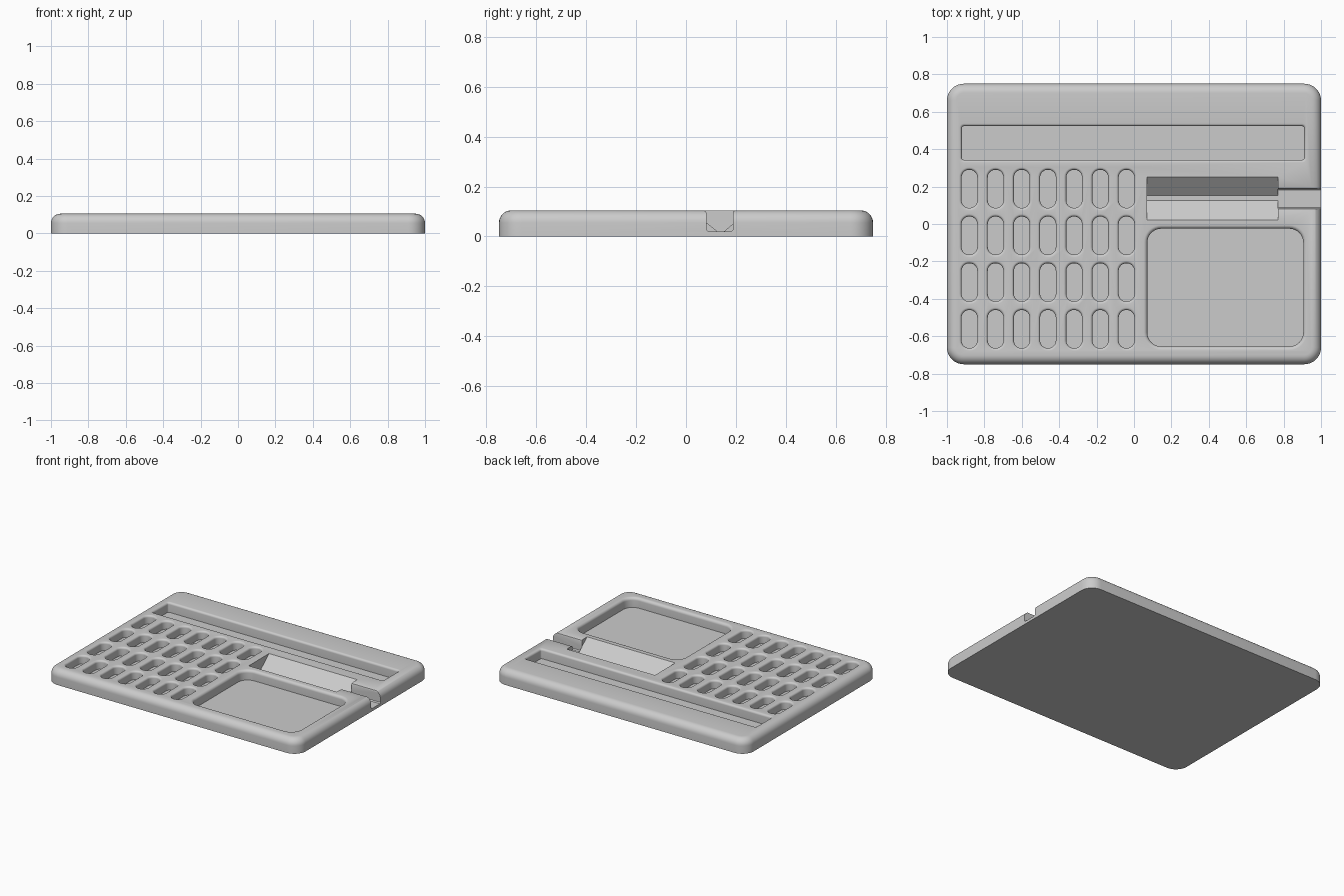
import bpy
import bmesh
from math import sin, cos, pi

if "Cube" in bpy.data.objects:
    bpy.data.objects.remove(bpy.data.objects["Cube"], do_unlink=True)

TOP = 0.105


def rounded_rect(cx, cy, w, h, r, steps=8):
    """Outline of a rounded rectangle, counter-clockwise."""
    pts = []
    for k, (sx, sy) in enumerate([(1, 1), (-1, 1), (-1, -1), (1, -1)]):
        for i in range(steps + 1):
            a = (k + i / steps) * pi / 2
            pts.append((cx + sx * (w / 2 - r) + r * cos(a),
                        cy + sy * (h / 2 - r) + r * sin(a)))
    return pts


def loft(bm, rings):
    """Skin equal-length rings of points and cap both ends."""
    loops = [[bm.verts.new(p) for p in ring] for ring in rings]
    for a, b in zip(loops, loops[1:]):
        n = len(a)
        for i in range(n):
            j = (i + 1) % n
            bm.faces.new((a[i], a[j], b[j], b[i]))
    bm.faces.new(loops[0][::-1])
    bm.faces.new(loops[-1])


def make_object(name, bm):
    bmesh.ops.recalc_face_normals(bm, faces=bm.faces)
    mesh = bpy.data.meshes.new(name)
    bm.to_mesh(mesh)
    bm.free()
    obj = bpy.data.objects.new(name, mesh)
    bpy.context.collection.objects.link(obj)
    return obj


def pocket(bm, cx, cy, w, h, r, floor, lip, steps=8):
    """Pocket cutter whose mouth flares into a rounded lip."""
    levels = [(floor, 0)]
    for i in range(7):
        a = i / 6 * pi / 2
        levels.append((TOP - lip + lip * sin(a), lip * (1 - cos(a))))
    levels.append((TOP + 0.03, lip))
    loft(bm, [[(x, y, z) for x, y in rounded_rect(
        cx, cy, w + 2 * o, h + 2 * o, r + o, steps)] for z, o in levels])


def prism(bm, profile, x0, x1):
    """Extrude a y-z profile along x."""
    loft(bm, [[(x, y, z) for y, z in profile] for x in (x0, x1)])


def carve(target, cutter):
    cutter.hide_render = True
    mod = target.modifiers.new("carve", 'BOOLEAN')
    mod.operation = 'DIFFERENCE'
    mod.solver = 'EXACT'
    mod.object = cutter
    bpy.context.view_layer.objects.active = target
    bpy.ops.object.modifier_apply(modifier=mod.name)
    bpy.data.objects.remove(cutter, do_unlink=True)


# Base slab with a rounded upper rim
bm = bmesh.new()
rim = 0.05
levels = [(0, 0)] + [(TOP - rim + rim * sin(i / 8 * pi / 2),
                      rim * (1 - cos(i / 8 * pi / 2))) for i in range(9)]
loft(bm, [[(x, y, z) for x, y in rounded_rect(
    0, 0, 2 - 2 * o, 1.5 - 2 * o, 0.09 - o)] for z, o in levels])
tray = make_object("tray_body", bm)

# Grid of small oval pockets, long slot and square tray
bm = bmesh.new()
for col in range(7):
    for row in range(4):
        pocket(bm, -0.88 + 0.14 * col, 0.188 - 0.25 * row,
               0.084, 0.204, 0.041, 0.045, 0.014)
pocket(bm, -0.005, 0.433, 1.83, 0.18, 0.01, 0.035, 0.015, 3)
pocket(bm, 0.488, -0.34, 0.834, 0.63, 0.075, 0.035, 0.02)
carve(tray, make_object("pocket_cutter", bm))

# V-shaped trough
bm = bmesh.new()
prism(bm, [(0.022, TOP), (0.126, 0.02), (0.152, 0.02), (0.252, TOP),
           (0.252, TOP + 0.05), (0.022, TOP + 0.05)], 0.07, 0.77)
carve(tray, make_object("trough_cutter", bm))

# Channel from the trough out through the side
bm = bmesh.new()
half = [(0.046, 0.02), (0.053, 0.027), (0.053, TOP - 0.012),
        (0.056, TOP - 0.004), (0.064, TOP), (0.064, TOP + 0.05)]
mid = 0.135
profile = ([(mid + y, z) for y, z in half]
           + [(mid - y, z) for y, z in reversed(half)])
prism(bm, profile, 0.769, 1.1)
carve(tray, make_object("channel_cutter", bm))

# Single grey finish
grey = bpy.data.materials.new("plain_grey")
grey.use_nodes = True
colour = (0.6, 0.6, 0.6, 1)
grey.diffuse_color = colour
grey.node_tree.nodes["Principled BSDF"].inputs["Base Color"].default_value = colour
tray.data.materials.clear()
tray.data.materials.append(grey)
for poly in tray.data.polygons:
    poly.material_index = 0

# Smooth the fillets, keep the corners crisp
bpy.ops.object.select_all(action='DESELECT')
tray.select_set(True)
bpy.context.view_layer.objects.active = tray
bpy.ops.object.shade_smooth_by_angle(angle=0.6)
